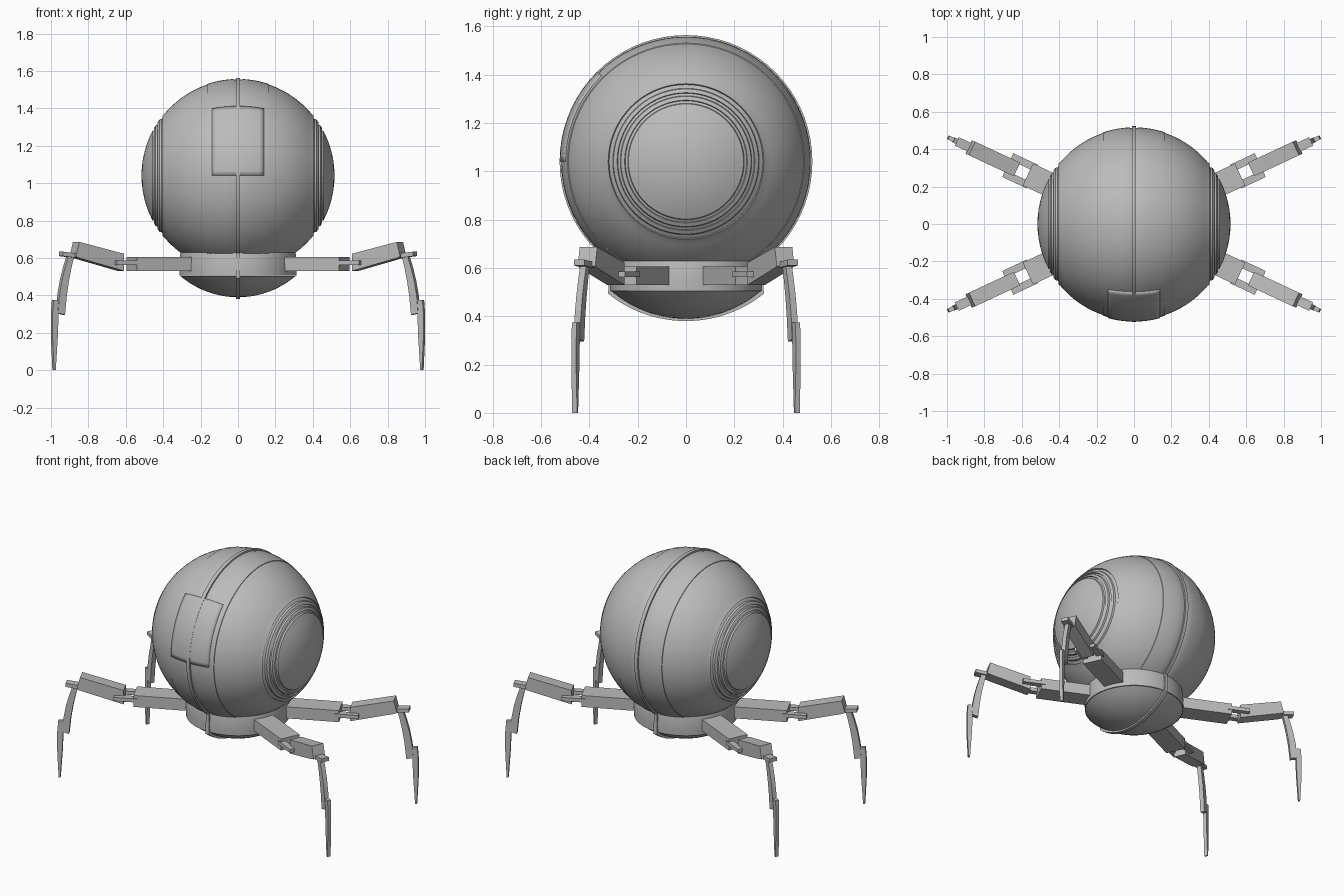
import bpy, bmesh, math
from mathutils import Vector, Matrix

if "Cube" in bpy.data.objects:
    bpy.data.objects.remove(bpy.data.objects["Cube"])

CZ = 1.04          # centre height of the ball
LEG_ANGLE = 25

grey = bpy.data.materials.new("plain grey")
grey.diffuse_color = (0.5, 0.5, 0.5, 1)
grey.use_nodes = True
grey.node_tree.nodes["Principled BSDF"].inputs["Base Color"].default_value = grey.diffuse_color


def finish(bm, name, angle=30):
    bmesh.ops.remove_doubles(bm, verts=bm.verts, dist=1e-5)
    bmesh.ops.recalc_face_normals(bm, faces=bm.faces)
    me = bpy.data.meshes.new(name)
    bm.to_mesh(me)
    bm.free()
    me.materials.append(grey)
    me.polygons.foreach_set("use_smooth", [True] * len(me.polygons))
    me.set_sharp_from_angle(angle=math.radians(angle))
    ob = bpy.data.objects.new(name, me)
    bpy.context.collection.objects.link(ob)
    return ob


def revolve(name, profile, axis, centre, segs=72):
    """Lathe a list of (distance along axis, radius) round the x or z axis."""
    bm = bmesh.new()
    rings = []
    for a, r in profile:
        ring = []
        for i in range(segs):
            t = 2 * math.pi * i / segs
            c, s = r * math.cos(t), r * math.sin(t)
            p = Vector((a, c, s)) if axis == "x" else Vector((c, s, a))
            ring.append(bm.verts.new(p + Vector(centre)))
        rings.append(ring)
    for p, q in zip(rings, rings[1:]):
        for i in range(segs):
            j = (i + 1) % segs
            bm.faces.new((p[i], p[j], q[j], q[i]))
    for end in (rings[0], rings[-1]):
        bm.faces.new(end)
    return finish(bm, name)


def slab(name, outline, low, high, matrix, angle=30):
    """Extrude an (x, z) outline sideways from y=low to y=high."""
    bm = bmesh.new()
    a = [bm.verts.new(matrix @ Vector((x, low, z))) for x, z in outline]
    b = [bm.verts.new(matrix @ Vector((x, high, z))) for x, z in outline]
    n = len(a)
    bm.faces.new(a)
    bm.faces.new(b)
    for i in range(n):
        bm.faces.new((a[i], a[(i + 1) % n], b[(i + 1) % n], b[i]))
    return finish(bm, name, angle)


def box(name, x0, x1, z0, z1, low, high, matrix):
    return slab(name, [(x0, z0), (x1, z0), (x1, z1), (x0, z1)], low, high, matrix)


# Ball: sphere turned on the x axis, with a rib, seams and side ring grooves
def on_ball(r, R):
    return (math.sqrt(max(R * R - r * r, 0)), r)

R = 0.514
half = [(0, 0.523), (0.012, 0.523), (0.012, 0.513)]
for x in [0.03, 0.06, 0.09, 0.12, 0.15]:
    half.append((x, math.sqrt(0.517 ** 2 - x * x)))
half += [(0.165, math.sqrt(0.517 ** 2 - 0.165 ** 2)), (0.166, math.sqrt(R * R - 0.166 ** 2))]
for k in range(20, 52, 3):
    t = math.radians(k)
    half.append((R * math.sin(t), R * math.cos(t)))
for r, up in [(0.322, 1), (0.318, 0), (0.303, 0), (0.300, 1), (0.285, 1), (0.282, 0), (0.272, 0),
              (0.269, 1), (0.254, 1), (0.251, 0), (0.241, 0), (0.238, 1)]:
    half.append(on_ball(r, 0.516 if up else 0.508))
half += [on_ball(r, 0.516) for r in (0.2, 0.16, 0.12, 0.08, 0.04, 0.005)]
profile = [(-x, r) for x, r in reversed(half[1:])] + half
revolve("ball_body", profile, "x", (0, 0, CZ))

# Front panel: curved plate on the upper front of the ball
bm = bmesh.new()
nx, na = 12, 16
grid = []
for i in range(nx + 1):
    x = -0.137 + 0.274 * i / nx
    r = math.sqrt(0.515 ** 2 - x * x)
    grid.append([bm.verts.new((x, -r * math.cos(t), CZ + r * math.sin(t)))
                 for t in (math.radians(45.5) * j / na for j in range(na + 1))])
for i in range(nx):
    for j in range(na):
        bm.faces.new((grid[i][j], grid[i + 1][j], grid[i + 1][j + 1], grid[i][j + 1]))
panel = finish(bm, "front_panel")
mod = panel.modifiers.new("thickness", "SOLIDIFY")
mod.thickness, mod.offset = 0.014, 0

# Base: collar under the ball, and a shallow bowl below it
collar = [(0.645, 0.24), (0.642, 0.298), (0.635, 0.306), (0.60, 0.312), (0.55, 0.314), (0.505, 0.312), (0.505, 0.25)]
revolve("base_collar", collar, "z", (0, 0, 0))
CAP = 0.475
bowl_z = 0.39 + CAP
amax = math.asin(0.308 / CAP)
bowl = [(bowl_z - CAP * math.cos(amax * k / 10), CAP * math.sin(amax * k / 10)) for k in range(10, 0, -1)]
bowl.append((0.39, 0.003))
revolve("base_bowl", bowl, "z", (0, 0, 0))

# Thin rib running over the base from front to back
arc = [(0.322 * math.sin(t) / math.sin(amax), 0.01 + bowl_z - 0.02 - CAP * math.cos(t))
       for t in (amax * k / 12 for k in range(-12, 13))]
rib = [(-0.318, 0.64)] + arc + [(0.318, 0.64)]
slab("base_rib", rib, -0.012, 0.012, Matrix.Rotation(math.pi / 2, 4, "Z"))

# Legs: four alike, modelled along x and turned into place
femur = [(0.69, 0.53), (0.69, 0.622), (0.955, 0.686), (0.975, 0.607), (0.95, 0.598)]
shin = [(0.970, 0.62), (0.988, 0.55), (1.003, 0.48), (1.016, 0.40), (1.027, 0.295),
        (1.068, 0.305), (1.060, 0.40), (1.045, 0.48), (1.026, 0.55), (1.003, 0.62)]
foot = [(1.060, 0.375), (1.093, 0.375), (1.099, 0.30), (1.099, 0.18), (1.090, 0.0),
        (1.080, 0.0), (1.068, 0.18)]
for name, ang in (("back_right", LEG_ANGLE), ("back_left", 180 - LEG_ANGLE),
                  ("front_left", 180 + LEG_ANGLE), ("front_right", -LEG_ANGLE)):
    m = Matrix.Rotation(math.radians(ang), 4, "Z")
    box(name + "_hip", 0.29, 0.626, 0.53, 0.606, -0.065, 0.065, m)
    for side, lo in (("a", -0.07), ("b", 0.03)):
        box(name + "_hinge_bar_" + side, 0.60, 0.745, 0.562, 0.586, lo, lo + 0.04, m)
    slab(name + "_upper_leg", femur, -0.04, 0.04, m)
    slab(name + "_knee_plate", [(0.91, 0.594), (1.045, 0.61), (1.045, 0.634), (0.91, 0.618)], -0.025, 0.025, m)
    slab(name + "_shin", shin, -0.014, 0.014, m)
    slab(name + "_foot", foot, -0.011, 0.011, m)
